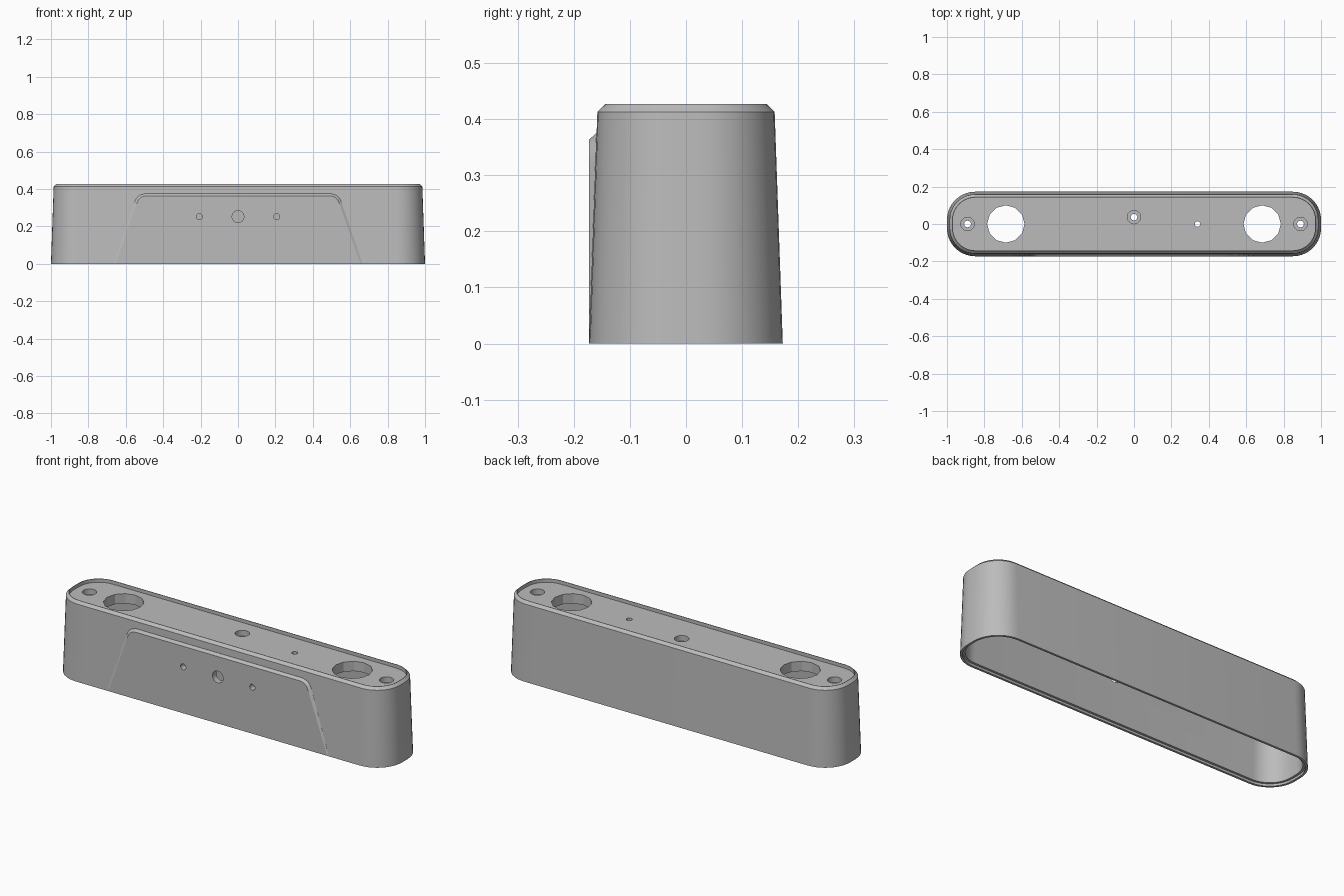
import bpy, bmesh, math
from mathutils import Matrix

if "Cube" in bpy.data.objects:
    bpy.data.objects.remove(bpy.data.objects["Cube"])

HX, HY, R = 1.0, 0.1725, 0.15      # half length, half depth, corner radius
SEG = 10                           # segments per rounded corner
SLOPE = 0.0145 / 0.413             # wall draft

grey = bpy.data.materials.new("grey plastic")
grey.diffuse_color = (0.5, 0.5, 0.5, 1)
grey.use_nodes = True
grey.node_tree.nodes["Principled BSDF"].inputs["Base Color"].default_value = grey.diffuse_color


def make_object(name, bm):
    bmesh.ops.recalc_face_normals(bm, faces=bm.faces)
    me = bpy.data.meshes.new(name)
    bm.to_mesh(me)
    bm.free()
    me.materials.append(grey)
    ob = bpy.data.objects.new(name, me)
    bpy.context.collection.objects.link(ob)
    return ob


def loft(name, rings):
    """Skin a list of equal-length point rings and cap both ends."""
    bm = bmesh.new()
    loops = [[bm.verts.new(p) for p in ring] for ring in rings]
    for a, b in zip(loops, loops[1:]):
        n = len(a)
        for i in range(n):
            bm.faces.new((a[i], a[(i + 1) % n], b[(i + 1) % n], b[i]))
    bm.faces.new(loops[0])
    bm.faces.new(loops[-1])
    return make_object(name, bm)


def rounded_ring(inset, z):
    r = R - inset
    pts = []
    for k, (sx, sy) in enumerate(((1, 1), (-1, 1), (-1, -1), (1, -1))):
        for i in range(SEG + 1):
            a = math.pi / 2 * (k + i / SEG)
            pts.append((sx * (HX - R) + r * math.cos(a),
                        sy * (HY - R) + r * math.sin(a), z))
    return pts


def cylinder(name, r, depth, loc, sides, along_y=False):
    bm = bmesh.new()
    m = Matrix.Translation(loc)
    if along_y:
        m = m @ Matrix.Rotation(math.pi / 2, 4, 'X')
    bmesh.ops.create_cone(bm, cap_ends=True, segments=sides, radius1=r,
                          radius2=r, depth=depth, matrix=m)
    ob = make_object(name, bm)
    ob.hide_render = True
    return ob


def cut(ob, cutters):
    for c in cutters:
        mod = ob.modifiers.new("cut", 'BOOLEAN')
        mod.operation, mod.solver, mod.object = 'DIFFERENCE', 'EXACT', c
    deps = bpy.context.evaluated_depsgraph_get()
    me = bpy.data.meshes.new_from_object(ob.evaluated_get(deps))
    ob.modifiers.clear()
    ob.data = me


# Hollow tapered housing: ceiling, inner wall, stepped lip, outer wall, rim, recessed top
profile = [(0.036, 0.355), (0.024, 0.012), (0.012, 0.012), (0.012, 0.0), (0.0, 0.0),
           (0.0145, 0.413), (0.029, 0.427), (0.032, 0.427), (0.032, 0.408)]
housing = loft("housing", [rounded_ring(d, z) for d, z in profile])

# Raised front panel: wedge from the sloping wall out to a vertical face
half_outer = [(0.665, 0.001), (0.555, 0.325), (0.545, 0.348), (0.528, 0.366), (0.50, 0.375)]
half_inner = [(0.655, 0.001), (0.543, 0.318), (0.533, 0.341), (0.520, 0.355), (0.50, 0.363)]


def mirrored(half):
    return half + [(-x, z) for x, z in reversed(half)]


def wall_y(z, sink):
    return -HY + SLOPE * z + sink


panel = loft("front_panel", [
    [(x, wall_y(z, 0.003), z) for x, z in mirrored(half_outer)],
    [(x, wall_y(z, -0.0003), z) for x, z in mirrored(half_outer)],
    [(x, -HY - 0.0008, z) for x, z in mirrored(half_inner)]])

# Holes in the recessed top
top_cutters = []
for x in (-0.685, 0.685):
    top_cutters.append(cylinder("port_cutter", 0.1, 0.3, (x, 0, 0.4), 12))
for x, y in ((-0.89, 0), (0.89, 0), (0, 0.037)):
    top_cutters.append(cylinder("screw_cutter", 0.018, 0.3, (x, y, 0.4), 16))
    top_cutters.append(cylinder("counterbore_cutter", 0.036, 0.06, (x, y, 0.408), 20))
top_cutters.append(cylinder("pin_cutter", 0.015, 0.3, (0.34, 0, 0.4), 12))

# Holes through the front
front_cutters = [cylinder("front_cutter", r, 0.12, (x, -0.16, 0.252), 16, True)
                 for x, r in ((-0.207, 0.016), (0, 0.032), (0.207, 0.016))]

cut(housing, top_cutters + front_cutters)
cut(panel, front_cutters)
for c in top_cutters + front_cutters:
    bpy.data.objects.remove(c, do_unlink=True)

# Smooth curved walls, sharp edges
for ob in (housing, panel):
    bpy.ops.object.select_all(action='DESELECT')
    ob.select_set(True)
    bpy.context.view_layer.objects.active = ob
    bpy.ops.object.shade_smooth_by_angle(angle=math.radians(25))
